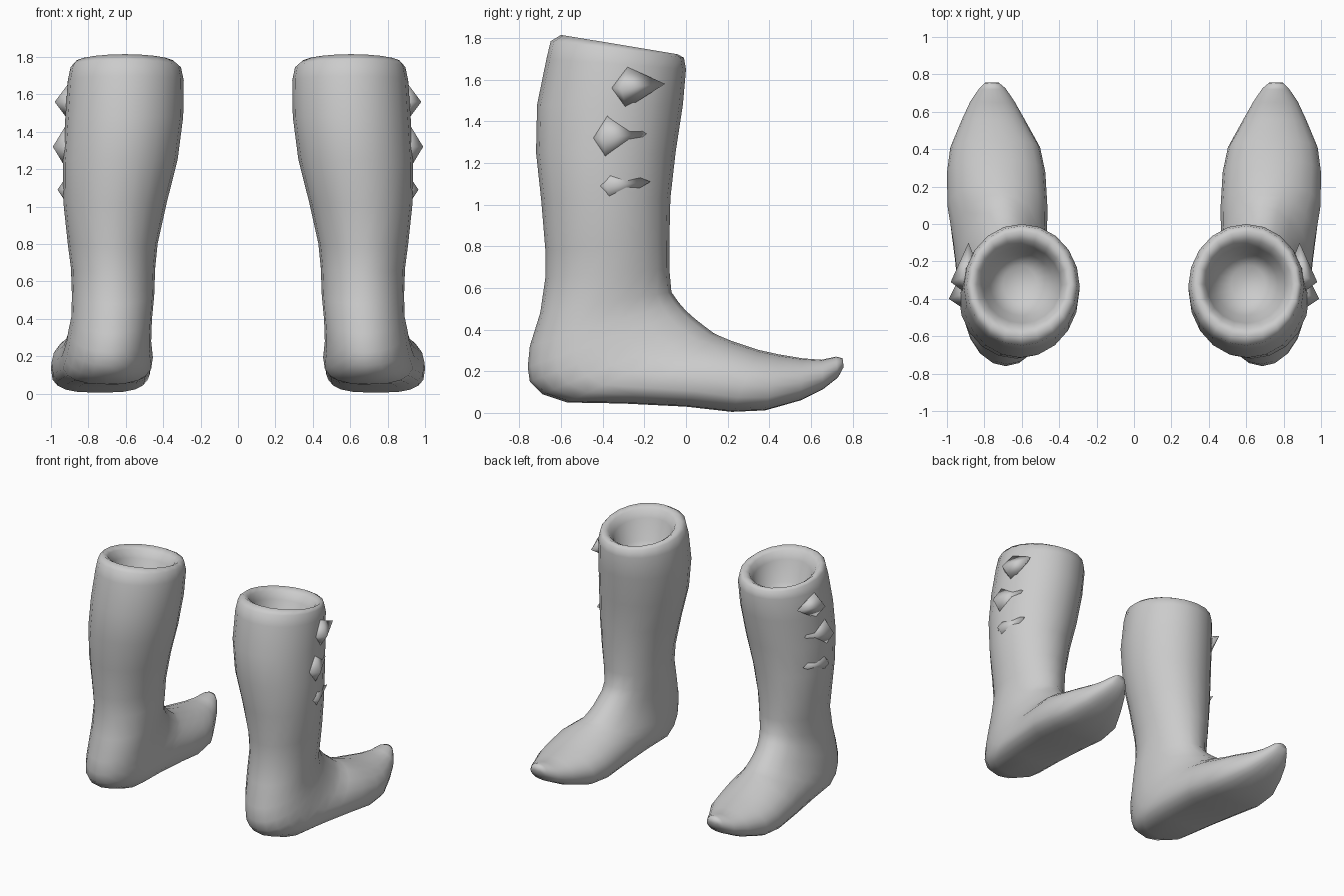
import bpy, bmesh, math
from mathutils import Vector

leather = bpy.data.materials.new("grey leather")
leather.diffuse_color = (0.6, 0.6, 0.6, 1)
SEG = 20

# Each ring: front y, z, back y, z, centre x, half width, underside squareness
SHAFT = [
    (-0.22, 1.46, -0.42, 1.48, 0.61, 0.09, 2),   # bowl inside the opening
    (-0.16, 1.53, -0.49, 1.57, 0.60, 0.17, 2),
    (-0.12, 1.65, -0.53, 1.73, 0.60, 0.21, 2),
    (-0.085, 1.70, -0.56, 1.79, 0.605, 0.235, 2),
    (-0.04, 1.722, -0.60, 1.815, 0.605, 0.27, 2),  # rim crest
    (-0.01, 1.705, -0.65, 1.785, 0.60, 0.295, 2),
    (0.00, 1.65, -0.67, 1.70, 0.60, 0.31, 2),
    (-0.015, 1.48, -0.715, 1.48, 0.608, 0.315, 2),
    (-0.05, 1.25, -0.72, 1.25, 0.63, 0.307, 2),
    (-0.075, 1.03, -0.695, 1.02, 0.657, 0.277, 2),
    (-0.08, 0.82, -0.675, 0.78, 0.67, 0.24, 2),
    (-0.08, 0.69, -0.675, 0.65, 0.668, 0.225, 2),
]
FOOT = [
    (-0.07, 0.58, -0.70, 0.48, 0.668, 0.22, 2),   # ankle
    (-0.035, 0.53, -0.75, 0.32, 0.675, 0.216, 2),
    (0.0, 0.49, -0.76, 0.22, 0.685, 0.222, 2),
    (0.045, 0.45, -0.75, 0.15, 0.69, 0.226, 2.1),
    (0.09, 0.415, -0.69, 0.09, 0.695, 0.236, 2.3),
    (0.13, 0.385, -0.57, 0.05, 0.70, 0.245, 2.7),  # sole begins
    (0.16, 0.37, -0.30, 0.045, 0.715, 0.25, 3),
    (0.22, 0.345, 0.0, 0.03, 0.73, 0.267, 3),
    (0.35, 0.302, 0.22, 0.005, 0.737, 0.263, 3),
    (0.45, 0.28, 0.38, 0.012, 0.742, 0.24, 3),
    (0.56, 0.262, 0.55, 0.06, 0.752, 0.17, 2.7),
    (0.65, 0.255, 0.66, 0.115, 0.757, 0.118, 2.4),
    (0.72, 0.27, 0.73, 0.17, 0.757, 0.07, 2.2),
    (0.752, 0.262, 0.757, 0.22, 0.76, 0.038, 2),   # toe tip
]


def finish(bm, name):
    bmesh.ops.recalc_face_normals(bm, faces=bm.faces)
    mesh = bpy.data.meshes.new(name)
    bm.to_mesh(mesh)
    bm.free()
    mesh.materials.append(leather)
    for poly in mesh.polygons:
        poly.use_smooth = True
    obj = bpy.data.objects.new(name, mesh)
    bpy.context.collection.objects.link(obj)


def ring_points(ring, is_foot, side):
    ay, az, by, bz, cx, w, p = ring
    a, b = Vector((0, ay, az)), Vector((0, by, bz))
    c = 0.57 if is_foot else 0.5
    mid = a.lerp(b, c)
    pts = []
    for i in range(SEG):
        t = 2 * math.pi * i / SEG
        s, k = math.sin(t), math.cos(t)
        e = 1.0 if k >= 0 else 2 / p
        along = math.copysign(abs(k) ** e, k)
        across = math.copysign(abs(s) ** e, s)
        v = mid + ((a - mid) * along if along >= 0 else (b - mid) * -along)
        v.x = side * (cx + w * across)
        pts.append(v)
    return pts


def boot(name, side):
    bm = bmesh.new()
    loops = []
    for rings, is_foot in ((SHAFT, False), (FOOT, True)):
        for ring in rings:
            loops.append([bm.verts.new(p) for p in ring_points(ring, is_foot, side)])
    for one, two in zip(loops, loops[1:]):
        for i in range(SEG):
            j = (i + 1) % SEG
            bm.faces.new((one[i], one[j], two[j], two[i]))
    bm.faces.new(loops[0])
    bm.faces.new(loops[-1])
    finish(bm, name)


# Puckered fold on the outer side: pointed lip towards the back, tapering forwards
def fold(name, side, x, y, z, h):
    bm = bmesh.new()
    peak, front, top, low, back, inner = [bm.verts.new((side * px, py, pz)) for px, py, pz in (
        (x, y, z), (0.885, y + 0.21, z + 0.02), (0.905, y + 0.03, z + h),
        (0.905, y + 0.02, z - h), (0.90, y - 0.06, z), (0.80, y, z))]
    loop = (top, front, low, back)
    for i in range(4):
        bm.faces.new((peak, loop[i], loop[(i + 1) % 4]))
        bm.faces.new((inner, loop[i], loop[(i + 1) % 4]))
    finish(bm, name)


for side, label in ((1, "right"), (-1, "left")):
    boot(label + "_boot", side)
    fold(label + "_upper_fold", side, 0.98, -0.31, 1.56, 0.10)
    fold(label + "_middle_fold", side, 0.99, -0.40, 1.32, 0.14)
    fold(label + "_lower_fold", side, 0.965, -0.38, 1.09, 0.09)
